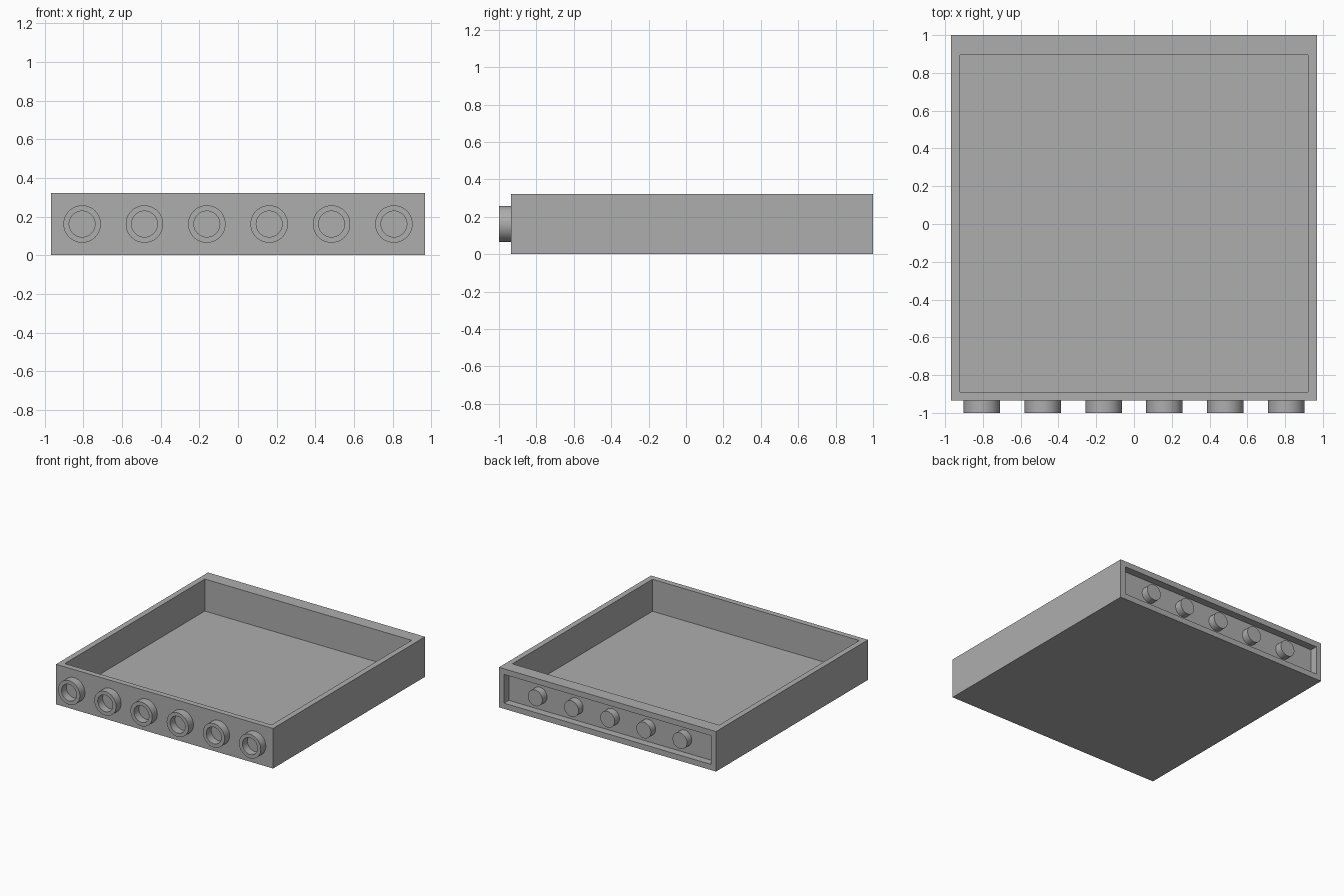
import bpy, bmesh, math
from mathutils import Matrix, Vector

cube = bpy.data.objects.get("Cube")
if cube:
    bpy.data.objects.remove(cube, do_unlink=True)

PITCH = 2 / 6.2            # spacing of the studs
WALL = PITCH / 5           # wall thickness, stud height and recess depth
HALF_X = 3 * PITCH
FRONT, BACK = -1 + WALL, 1.0
MID_Z = PITCH / 2

grey = bpy.data.materials.new("plain_grey")
grey.use_nodes = True
GREY = (0.42, 0.42, 0.42, 1)
grey.diffuse_color = GREY
grey.node_tree.nodes["Principled BSDF"].inputs["Base Color"].default_value = GREY


def add_object(name, bm, smooth=False):
    bmesh.ops.recalc_face_normals(bm, faces=bm.faces)
    mesh = bpy.data.meshes.new(name)
    bm.to_mesh(mesh)
    bm.free()
    mesh.materials.append(grey)
    obj = bpy.data.objects.new(name, mesh)
    bpy.context.collection.objects.link(obj)
    if smooth:
        bpy.ops.object.select_all(action='DESELECT')
        obj.select_set(True)
        bpy.context.view_layer.objects.active = obj
        bpy.ops.object.shade_smooth_by_angle(angle=math.radians(35))
    return obj


def sink(bm, direction, depth, back_extra=0.0):
    """Inset the face pointing in a direction and push it inwards."""
    face = max(bm.faces, key=lambda f: f.normal.dot(direction) * f.calc_area())
    bmesh.ops.inset_region(bm, faces=[face], thickness=WALL)
    for v in face.verts:
        if v.co.y > 0:
            v.co.y -= back_extra
    new = bmesh.ops.extrude_discrete_faces(bm, faces=[face])["faces"][0]
    bmesh.ops.translate(bm, verts=new.verts, vec=-direction * depth)


def lathe(name, profile, x, y):
    """Spin (radius, depth) points around an axis running along y."""
    bm = bmesh.new()
    verts = [bm.verts.new((r, d, 0)) for r, d in profile]
    edges = [bm.edges.new(pair) for pair in zip(verts, verts[1:])]
    bmesh.ops.spin(bm, geom=verts + edges, cent=(0, 0, 0), axis=(0, 1, 0),
                   angle=math.tau, steps=48)
    bmesh.ops.remove_doubles(bm, verts=bm.verts, dist=1e-5)
    obj = add_object(name, bm, smooth=True)
    obj.location = (x, y, MID_Z)


# Tray body: open top with a thicker back wall, shallow recess in the back
bm = bmesh.new()
size = Matrix.Diagonal((2 * HALF_X, BACK - FRONT, PITCH, 1))
place = Matrix.Translation((0, (FRONT + BACK) / 2, MID_Z))
bmesh.ops.create_cube(bm, size=1, matrix=place @ size)
bm.normal_update()
sink(bm, Vector((0, 0, 1)), PITCH - WALL, back_extra=0.06)
bm.normal_update()
sink(bm, Vector((0, 1, 0)), WALL * 0.93)
add_object("tray_body", bm)

# Hollow studs on the front
outer, inner = 0.3 * PITCH, 0.067
stud = [(outer, WALL), (outer, 0), (inner, 0), (inner, WALL - 0.001), (0, WALL - 0.001)]
for i in range(6):
    lathe(f"front_stud_{i + 1}", stud, (i - 2.5) * PITCH, -1)

# Round pins inside the back recess, flush with the back face
pin = [(0, 0), (WALL, 0), (WALL, -WALL * 0.93)]
for i in range(5):
    lathe(f"back_pin_{i + 1}", pin, (i - 2) * PITCH, BACK)
